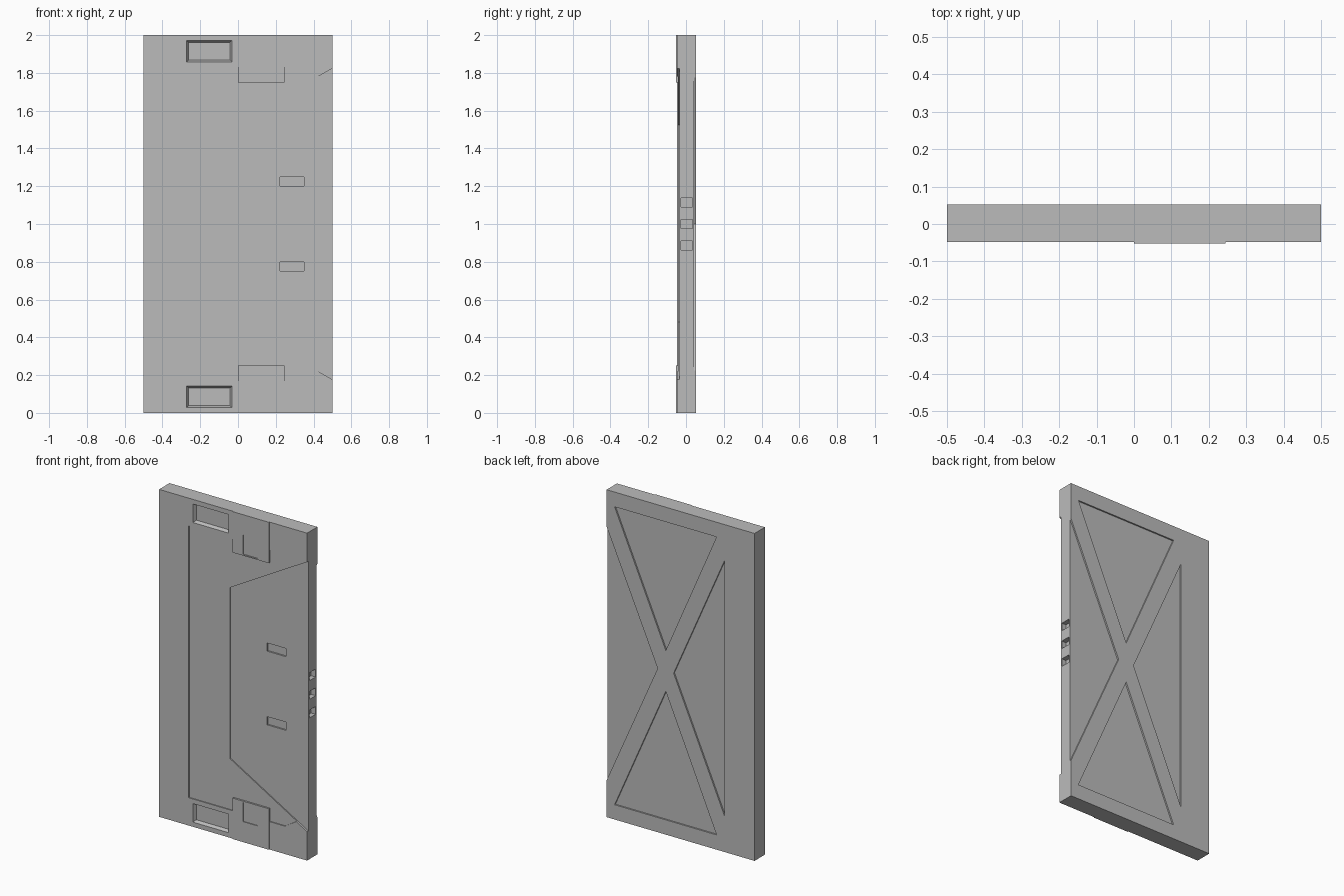
import bpy
import bmesh

if "Cube" in bpy.data.objects:
    bpy.data.objects.remove(bpy.data.objects["Cube"], do_unlink=True)

grey = bpy.data.materials.new("plain_grey")
grey.use_nodes = True
COLOUR = (0.5, 0.5, 0.5, 1)
grey.diffuse_color = COLOUR
for node in grey.node_tree.nodes:
    if node.type == "BSDF_PRINCIPLED":
        node.inputs["Base Color"].default_value = COLOUR

FRONT, BACK = -0.0475, 0.0525
OUT = 0.1  # how far cutters reach past the slab


def prism(name, outline, y0, y1, inset=0.0):
    """Extrude an (x, z) outline from y0 to y1, shrinking the far end by inset."""
    cx = sum(p[0] for p in outline) / len(outline)
    cz = sum(p[1] for p in outline) / len(outline)

    def toward(v, c):
        return v + inset * ((c > v) - (c < v))

    bm = bmesh.new()
    near = [bm.verts.new((x, y0, z)) for x, z in outline]
    far = [bm.verts.new((toward(x, cx), y1, toward(z, cz))) for x, z in outline]
    bm.faces.new(near)
    bm.faces.new(far[::-1])
    n = len(outline)
    for i in range(n):
        j = (i + 1) % n
        bm.faces.new((near[i], far[i], far[j], near[j]))
    bmesh.ops.recalc_face_normals(bm, faces=bm.faces)
    mesh = bpy.data.meshes.new(name)
    bm.to_mesh(mesh)
    bm.free()
    mesh.materials.append(grey)
    obj = bpy.data.objects.new(name, mesh)
    bpy.context.collection.objects.link(obj)
    return obj


def rect(x0, x1, z0, z1):
    return [(x0, z0), (x1, z0), (x1, z1), (x0, z1)]


def flip(outline):
    """Mirror an outline between the top and bottom halves."""
    return [(x, 2 - z) for x, z in outline]


def combine(target, tool, operation="DIFFERENCE"):
    mod = target.modifiers.new("shape", "BOOLEAN")
    mod.operation = operation
    mod.solver = "EXACT"
    mod.object = tool
    tool.hide_render = True
    bpy.context.view_layer.objects.active = target
    bpy.ops.object.modifier_apply(modifier=mod.name)
    bpy.data.objects.remove(tool, do_unlink=True)


def cut_front(outline, depth):
    combine(door, prism("front_cutter", outline, -OUT, FRONT + depth))


def cut_back(outline, depth):
    combine(door, prism("back_cutter", outline, BACK - depth, OUT))


# Main slab
door = prism("door_panel", rect(-0.5, 0.5, 0, 2), FRONT, BACK)

# Shallow front panel, then the deeper tapered bay open to one side
cut_front([(-0.3, 0.17), (0.35, 0.17), (0.43, 0.22), (0.43, 1.78),
           (0.35, 1.83), (-0.3, 1.83)], 0.006)
cut_front([(-0.025, 0.48), (0.52, 0.165), (0.52, 1.835), (-0.025, 1.525)], 0.0125)

# Raised tabs with shallow pockets, bevelled grip recesses, and small slots
for side in (lambda o: o, flip):
    combine(door, prism("tab", side(rect(0, 0.245, 1.75, 2)), -0.0525, 0), "UNION")
    combine(door, prism("pocket", side(rect(0.07, 0.17, 1.757, 1.875)), -OUT, -0.0475))
    combine(door, prism("grip", side(rect(-0.272, -0.032, 1.858, 1.972)),
                        FRONT - 0.001, FRONT + 0.02, 0.01))
    cut_front(side(rect(0.222, 0.35, 1.2, 1.25)), 0.022)

# Cross brace on the back, left standing between four triangular recesses
top_triangle = [(0.446, 1.91), (-0.243, 1.91), (0.1, 1.125)]
cut_back(top_triangle, 0.009)
cut_back(flip(top_triangle), 0.009)
cut_back([(-0.297, 1.78), (0.047, 1), (-0.297, 0.22)], 0.009)
cut_back([(0.52, 1.82), (0.155, 1), (0.52, 0.18)], 0.009)

# Latch holes in the side edge
for z in (0.886, 1.0, 1.114):
    combine(door, prism("latch_hole", rect(0.47, 0.55, z - 0.024, z + 0.024),
                        -0.026, 0.035))
